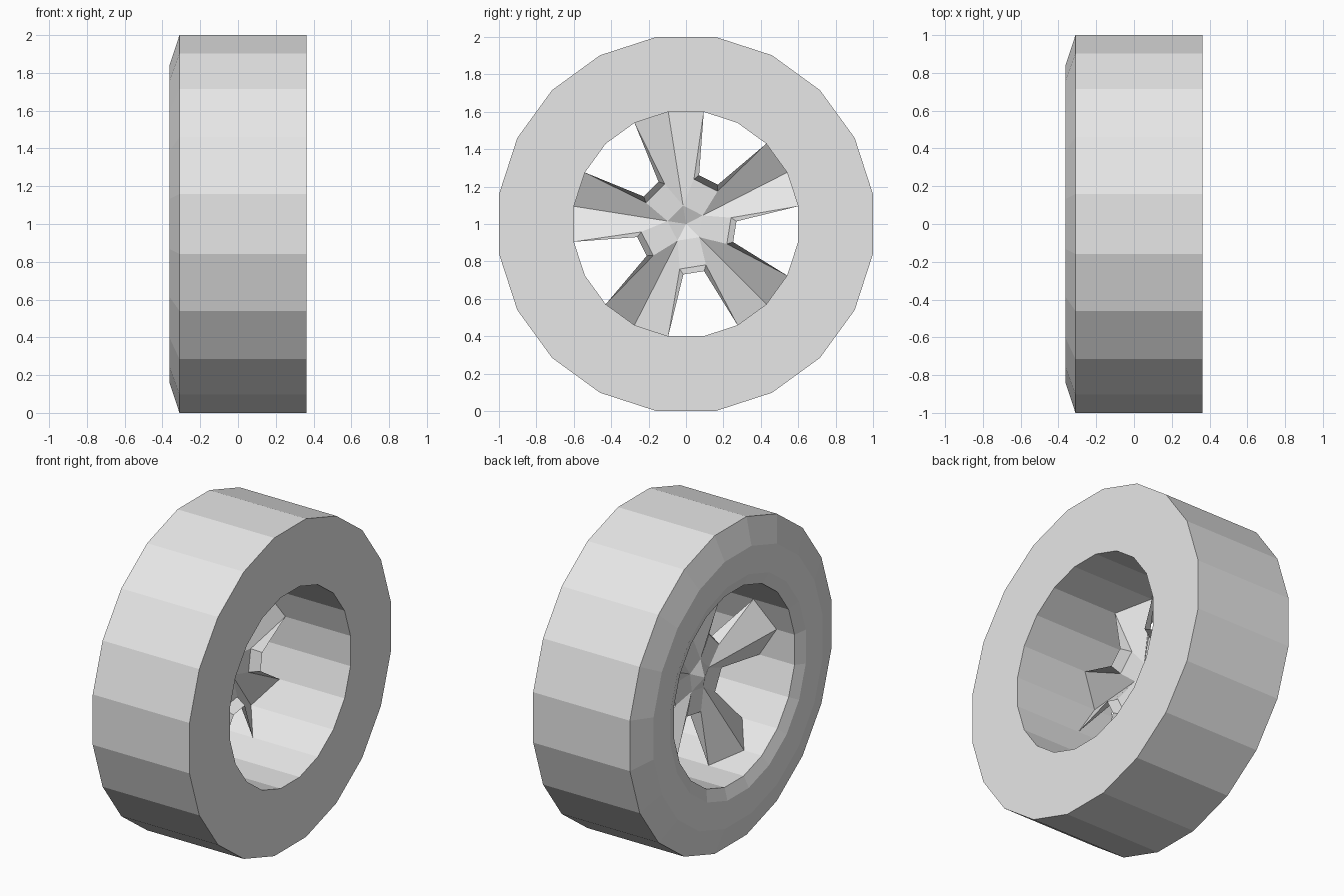
import bpy, bmesh
from math import cos, sin, radians

cube = bpy.data.objects.get("Cube")
if cube:
    bpy.data.objects.remove(cube)

SIDES = 20
SPOKES = 5
BORE = 0.607

grey = bpy.data.materials.new("light_grey")
grey.use_nodes = True
grey.diffuse_color = (0.8, 0.8, 0.8, 1)
grey.node_tree.nodes["Principled BSDF"].inputs["Base Color"].default_value = (0.8, 0.8, 0.8, 1)


def polar(r, degrees, x):
    """Point at a radius and angle around the axle, which runs along x."""
    a = radians(degrees)
    return (x, r * cos(a), 1 + r * sin(a))


def finish(name, bm):
    bmesh.ops.remove_doubles(bm, verts=bm.verts, dist=0.0005)
    bmesh.ops.recalc_face_normals(bm, faces=bm.faces)
    mesh = bpy.data.meshes.new(name)
    bm.to_mesh(mesh)
    bm.free()
    mesh.materials.append(grey)
    obj = bpy.data.objects.new(name, mesh)
    bpy.context.collection.objects.link(obj)
    return obj


# Tyre: closed profile of (x, radius) turned around the axle
profile = [(0.3625, BORE), (0.3625, 1.0125), (-0.31, 1.0125),
           (-0.3625, 0.85), (-0.3625, 0.68), (-0.335, BORE)]
bm = bmesh.new()
step = 360 / SIDES
rings = [[bm.verts.new(polar(r, step * (k + 0.5), x)) for x, r in profile]
         for k in range(SIDES)]
for k in range(SIDES):
    here, there = rings[k], rings[(k + 1) % SIDES]
    for i in range(len(profile)):
        j = (i + 1) % len(profile)
        bm.faces.new((here[i], here[j], there[j], there[i]))
finish("tyre", bm)

# Spoke star: folded sheet with a valley along each spoke and a raised lip
bm = bmesh.new()


def face(*points):
    bm.faces.new([bm.verts.new(p) for p in points])


centre = (-0.13, 0, 1)
turn = 360 / SPOKES
for k in range(SPOKES):
    a = 27 + turn * k
    b = a + turn
    fold_in, fold_out = polar(0.1, a, -0.09), polar(BORE, a, -0.21)
    next_in = polar(0.1, b, -0.09)
    for s in (-1, 1):
        rim = polar(BORE, a + 18 * s, -0.09)
        root = polar(0.243, a + 19 * s, -0.08)
        lip = polar(0.27, a + 24 * s, -0.02)
        face(fold_in, fold_out, rim, root)
        face(rim, lip, root)
    # Lip and hub plate in the gap up to the next spoke
    next_root = polar(0.243, b - 19, -0.08)
    next_lip = polar(0.27, b - 24, -0.02)
    face(root, lip, next_lip, next_root)
    face(fold_in, root, next_root, next_in)
    face(centre, fold_in, next_in)
finish("spokes", bm)
